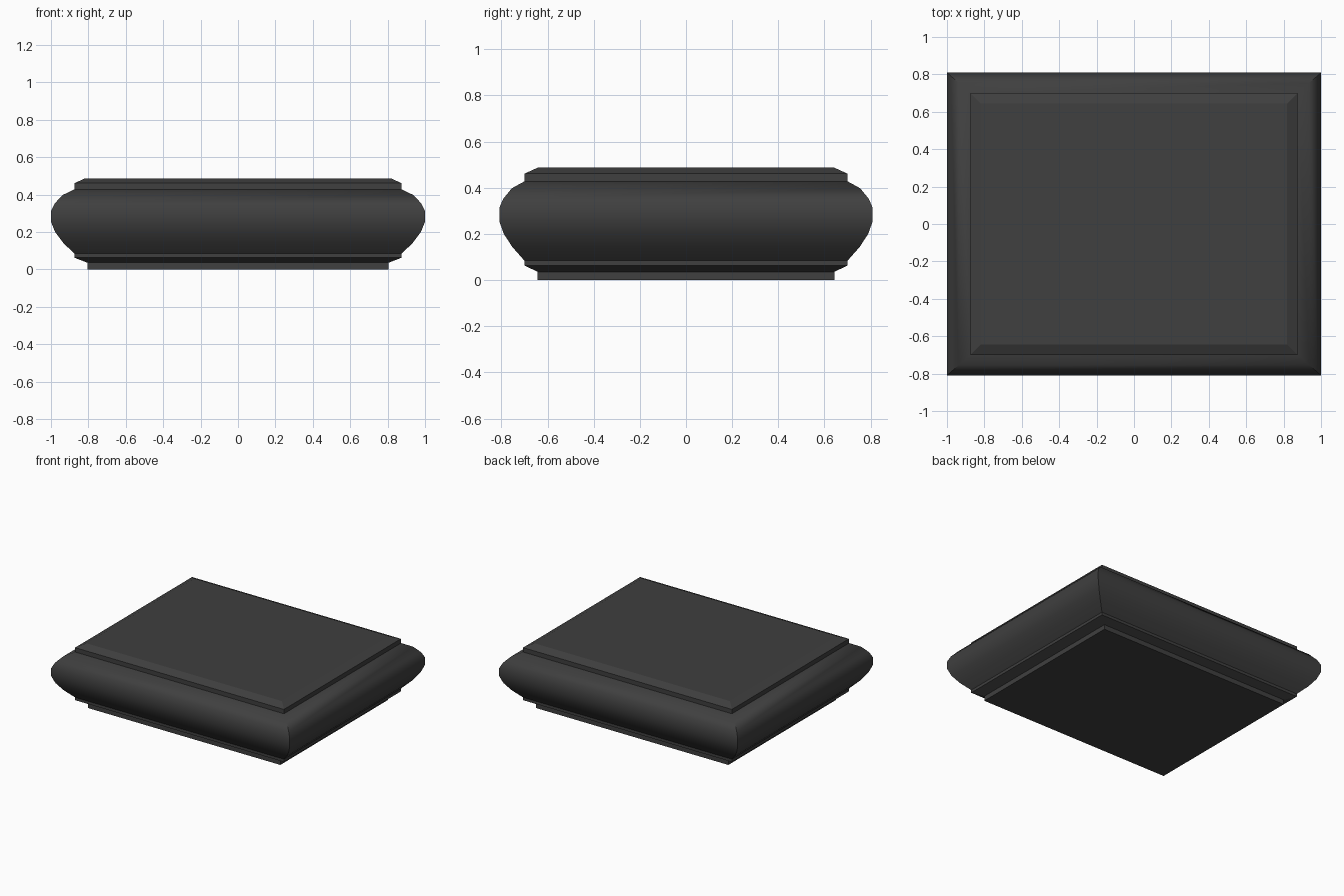
import bpy, bmesh, math

if "Cube" in bpy.data.objects:
    bpy.data.objects.remove(bpy.data.objects["Cube"])

mat = bpy.data.materials.new("dark grey")
mat.diffuse_color = (0.05, 0.05, 0.05, 1)
mat.use_nodes = True
mat.node_tree.nodes["Principled BSDF"].inputs["Base Color"].default_value = mat.diffuse_color


def loft(name, rings, smooth_angle):
    """Stack rectangular rings (half x, half y, z) into a closed mitred solid."""
    bm = bmesh.new()
    prev = None
    for i, (x, y, z) in enumerate(rings):
        ring = [bm.verts.new((sx * x, sy * y, z))
                for sx, sy in ((-1, -1), (1, -1), (1, 1), (-1, 1))]
        if prev:
            for k in range(4):
                n = (k + 1) % 4
                bm.faces.new((prev[k], prev[n], ring[n], ring[k]))
        else:
            bm.faces.new(ring[::-1])
        prev = ring
    bm.faces.new(prev)
    bmesh.ops.recalc_face_normals(bm, faces=bm.faces)
    me = bpy.data.meshes.new(name)
    bm.to_mesh(me)
    bm.free()
    me.materials.append(mat)
    ob = bpy.data.objects.new(name, me)
    bpy.context.collection.objects.link(ob)
    if smooth_angle:
        bpy.context.view_layer.objects.active = ob
        ob.select_set(True)
        bpy.ops.object.shade_smooth_by_angle(angle=math.radians(smooth_angle))
        ob.select_set(False)
    return ob


# foot plinth and lower chamfered fillet
loft("foot_plinth", [(0.805, 0.643, 0), (0.805, 0.643, 0.036)], 0)
loft("lower_fillet", [(0.805, 0.643, 0.036), (0.875, 0.70, 0.063),
                      (0.875, 0.70, 0.084)], 0)

# rounded cushion: bulge amount (0..1) against height
bulge = [(0, 0.084), (0.48, 0.143), (0.82, 0.20), (1, 0.255), (1, 0.313),
         (0.84, 0.353), (0.5, 0.398), (0, 0.428)]
loft("cushion_moulding",
     [(0.875 + 0.125 * b, 0.70 + 0.109 * b, z) for b, z in bulge], 40)

# upper fillet with chamfered top
loft("top_slab", [(0.875, 0.70, 0.428), (0.875, 0.70, 0.461),
                  (0.818, 0.643, 0.487)], 0)
